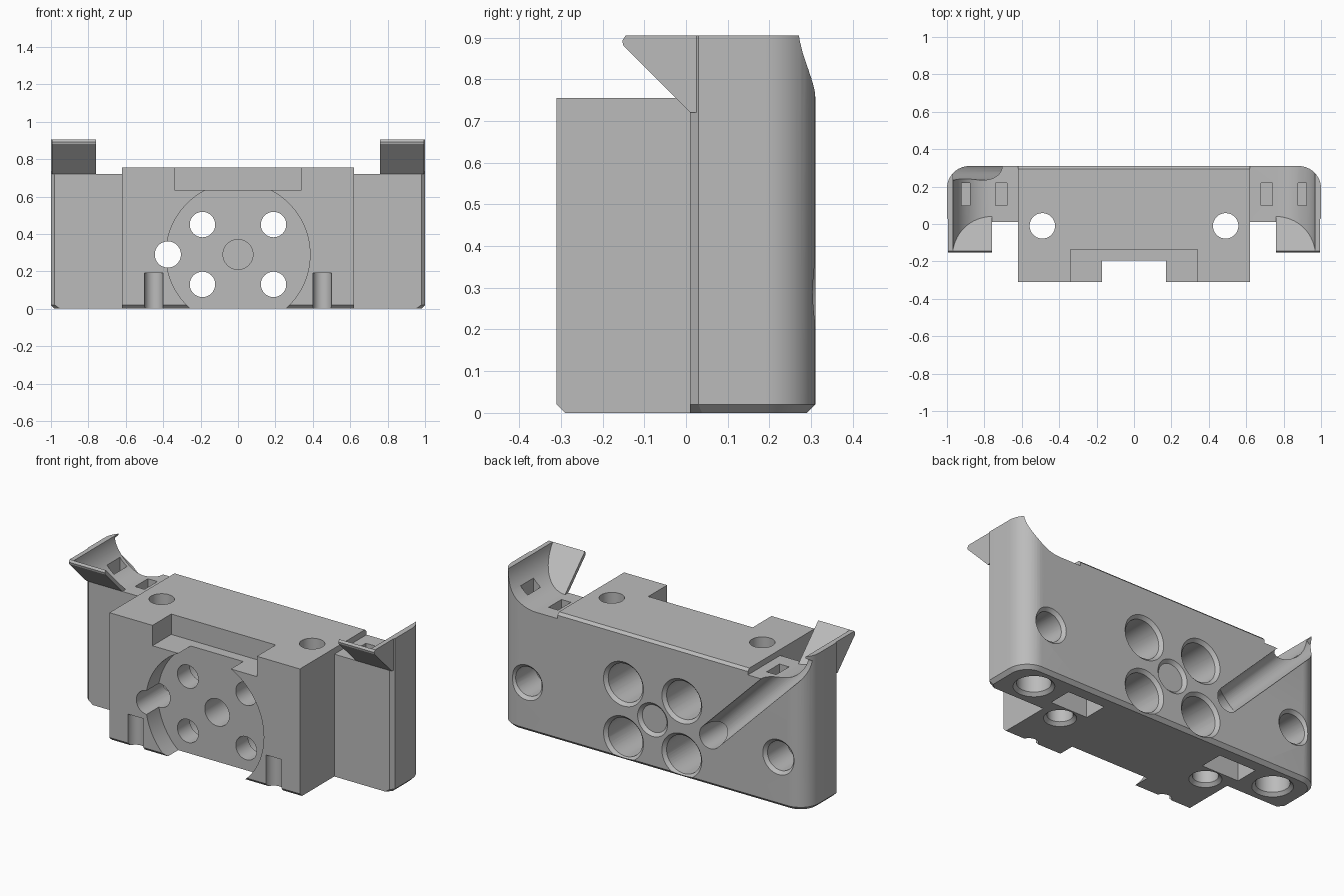
import bpy, bmesh, math
from mathutils import Matrix, Vector

if "Cube" in bpy.data.objects:
    bpy.data.objects.remove(bpy.data.objects["Cube"])

grey = bpy.data.materials.new("plain grey")
grey.use_nodes = True
colour = (0.5, 0.5, 0.5, 1)
grey.diffuse_color = colour
grey.node_tree.nodes["Principled BSDF"].inputs["Base Color"].default_value = colour


def finish(name, bm):
    bmesh.ops.recalc_face_normals(bm, faces=bm.faces)
    mesh = bpy.data.meshes.new(name)
    bm.to_mesh(mesh)
    bm.free()
    mesh.materials.append(grey)
    ob = bpy.data.objects.new(name, mesh)
    bpy.context.collection.objects.link(ob)
    return ob


def prism(name, points, start, end):
    """Sweep a closed loop between two functions placing its points."""
    bm = bmesh.new()
    a = [bm.verts.new(start(*p)) for p in points]
    b = [bm.verts.new(end(*p)) for p in points]
    bm.faces.new(a)
    bm.faces.new(b[::-1])
    for i in range(len(a)):
        j = (i + 1) % len(a)
        bm.faces.new((a[i], a[j], b[j], b[i]))
    return finish(name, bm)


def side_prism(name, points, x0, x1):
    return prism(name, points, lambda y, z: (x0, y, z), lambda y, z: (x1, y, z))


def box(x0, x1, y0, y1, z0, z1):
    return side_prism("box_cutter", [(y0, z0), (y1, z0), (y1, z1), (y0, z1)], x0, x1)


def rod(a, b, r0, r1=None, sides=48):
    """Round cutter from a to b, tapered when r1 is given."""
    a, b = Vector(a), Vector(b)
    d = b - a
    bm = bmesh.new()
    turn = d.to_track_quat('Z', 'Y').to_matrix().to_4x4()
    bmesh.ops.create_cone(bm, cap_ends=True, segments=sides, radius1=r0,
                          radius2=r0 if r1 is None else r1, depth=d.length,
                          matrix=Matrix.Translation((a + b) / 2) @ turn)
    return finish("rod_cutter", bm)


def combine(body, tool, operation='DIFFERENCE'):
    tool.hide_render = True
    mod = body.modifiers.new("shape", 'BOOLEAN')
    mod.operation = operation
    mod.solver = 'EXACT'
    mod.object = tool
    bpy.context.view_layer.objects.active = body
    bpy.ops.object.modifier_apply(modifier=mod.name)
    bpy.data.objects.remove(tool)


def bore(body, mouth, inward, depth, r, rim=0.018):
    """Hole with a chamfered mouth."""
    mouth, inward = Vector(mouth), Vector(inward)
    combine(body, rod(mouth - inward * 0.05, mouth + inward * depth, r))
    combine(body, rod(mouth - inward * 0.01, mouth + inward * rim, r + rim + 0.01, r))


# Wide rear plate with rounded rear corners and chamfered foot
R = 0.12
outline = [(-0.98, 0.01), (0.98, 0.01), (1, 0.03)]
for cx, first in ((1 - R, 0), (R - 1, 90)):
    for i in range(13):
        t = math.radians(first + i * 7.5)
        outline.append((cx + R * math.cos(t), 0.31 - R + R * math.sin(t)))
outline.append((-1, 0.03))
plate = prism("carriage_body", outline, lambda x, y: (x, y, 0), lambda x, y: (x, y, 0.905))
bm = bmesh.new()
bm.from_mesh(plate.data)
foot = [e for e in bm.edges if all(v.co.z < 0.001 for v in e.verts)
        and max(v.co.y for v in e.verts) > 0.02]
bmesh.ops.bevel(bm, geom=foot, offset=0.02, segments=1, affect='EDGES')
bm.to_mesh(plate.data)
bm.free()

# Overhanging front wedges of the two ears
for s in (-1, 1):
    wedge = side_prism("ear", [(0.01, 0.72), (-0.15, 0.88), (-0.153, 0.892), (-0.145, 0.905),
                               (0.1, 0.905), (0.1, 0.72)], 0.76 * s, 0.995 * s)
    combine(plate, wedge, 'UNION')

# Trough with curved sides, ending at the sloping flaps
trough = [(0.97, 1.0)]
for i in range(17):
    t = math.radians(5.625 * i)
    trough.append((0.76 + 0.21 * math.cos(t), 0.93 - 0.21 * math.sin(t)))
trough += [(-x, z) for x, z in reversed(trough)]
combine(plate, prism("trough_cutter", trough, lambda x, z: (x, 0.76 - z, z),
                     lambda x, z: (x, 0.5, z)))
combine(plate, box(-0.76, 0.76, -0.4, 0.5, 0.72, 1.1))

# Central block
block = side_prism("central_block", [(-0.31, 0.02), (-0.29, 0), (0.29, 0), (0.31, 0.02),
                                     (0.31, 0.74), (0.295, 0.755), (-0.31, 0.755)], -0.62, 0.62)
combine(plate, block, 'UNION')

# Round front recess and the notch above it
combine(plate, rod((0, -0.4, 0.29), (0, -0.195, 0.29), 0.385, sides=96))
combine(plate, box(-0.34, 0.34, -0.4, -0.135, 0.635, 0.9))

back, up = (0, -1, 0), (0, 0, 1)
# Counterbored motor screw holes
for x in (-0.19, 0.19):
    for z in (0.13, 0.45):
        combine(plate, rod((x, -0.4, z), (x, 0.1, z), 0.068))
        bore(plate, (x, 0.31, z), back, 0.39, 0.112)

# Centre hole and side hole
bore(plate, (0, 0.31, 0.29), back, 0.7, 0.08)
combine(plate, rod((-0.375, -0.4, 0.29), (-0.375, 0.4, 0.29), 0.07))

# Diagonal cable channel with a tie slot across it
combine(plate, rod((-0.375, 0.305, 0.29), (-0.975, 0.305, 0.89), 0.07))
tie = box(-0.04, 0.04, 0.25, 0.36, -0.1, 0.1)
tie.data.transform(Matrix.Translation((-0.6, 0, 0.515)) @ Matrix.Rotation(math.radians(-45), 4, 'Y'))
combine(plate, tie)

for s in (-1, 1):
    # Blind rear holes and foot holes
    bore(plate, (0.82 * s, 0.31, 0.29), back, 0.2, 0.085)
    bore(plate, (0.805 * s, 0.155, 0), up, 0.16, 0.09)
    # Vertical through hole
    bore(plate, (0.49 * s, -0.01, 0), up, 0.9, 0.068)
    # Half-round front grooves
    combine(plate, rod((0.45 * s, -0.31, -0.1), (0.45 * s, -0.31, 0.19), 0.05))
    # Foot pocket
    mid = 0.51 * s
    combine(plate, box(mid - 0.12, mid + 0.12, 0.085, 0.225, -0.1, 0.12))
    # Tie slots in the trough
    for mid, half in ((0.71 * s, 0.031), (0.9 * s, 0.023)):
        combine(plate, box(mid - half, mid + half, 0.1, 0.22, 0.62, 1))

bpy.ops.object.select_all(action='DESELECT')
plate.select_set(True)
bpy.context.view_layer.objects.active = plate
bpy.ops.object.shade_smooth_by_angle(angle=math.radians(25))
